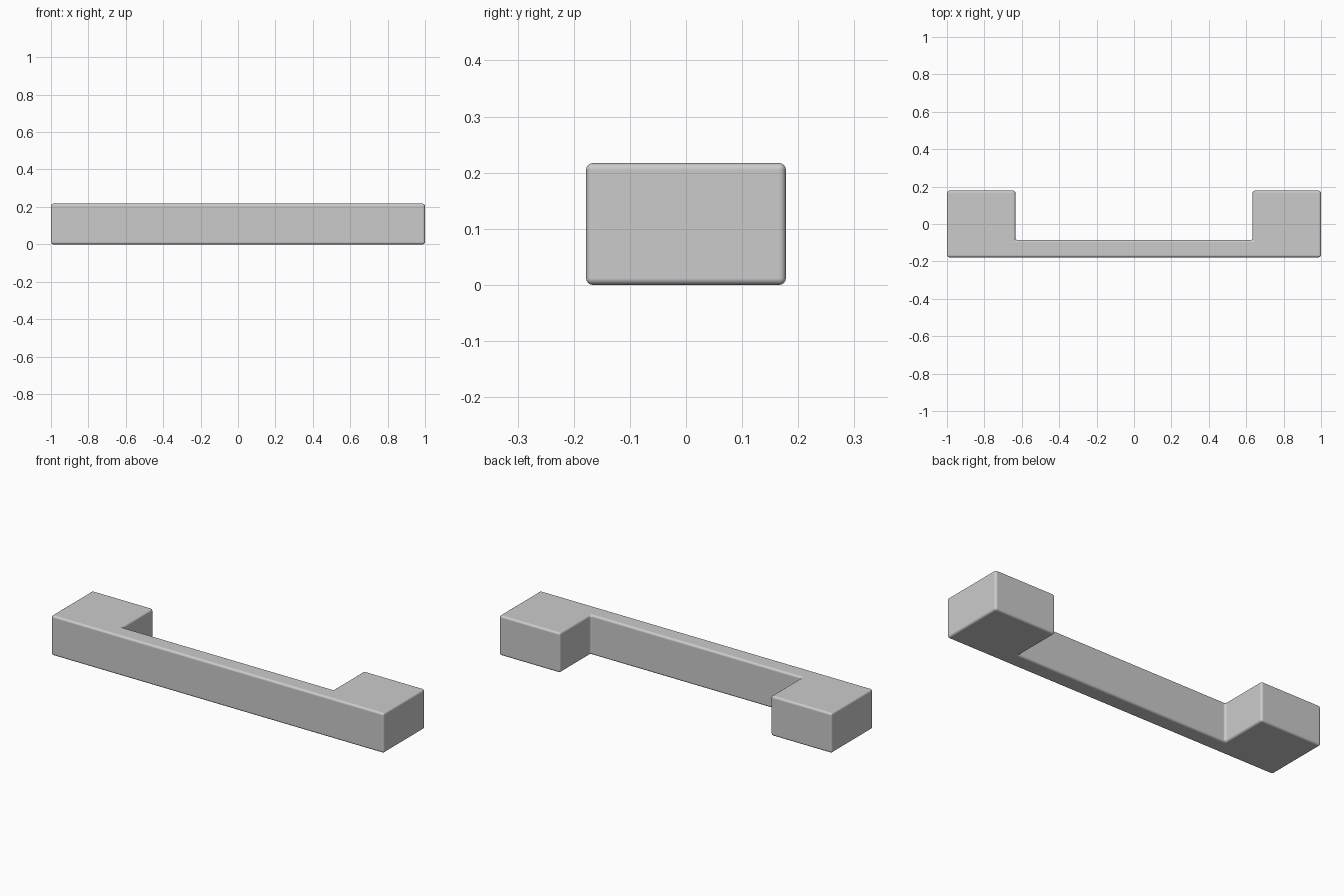
import bpy
import bmesh

if "Cube" in bpy.data.objects:
    bpy.data.objects.remove(bpy.data.objects["Cube"])

HALF_W, HALF_D, HEIGHT = 1.0, 0.178, 0.217
INNER_X, BAR_BACK = 0.634, -0.086

# U-shaped plan: long front bar with a block returning backwards at each end
right_half = [(HALF_W, -HALF_D), (HALF_W, HALF_D), (INNER_X, HALF_D), (INNER_X, BAR_BACK)]
plan = right_half + [(-x, y) for x, y in reversed(right_half)]

bm = bmesh.new()
base = bm.faces.new([bm.verts.new((x, y, 0)) for x, y in plan])
extruded = bmesh.ops.extrude_face_region(bm, geom=[base])["geom"]
top_verts = [v for v in extruded if isinstance(v, bmesh.types.BMVert)]
bmesh.ops.translate(bm, verts=top_verts, vec=(0, 0, HEIGHT))
bmesh.ops.recalc_face_normals(bm, faces=bm.faces)

mesh = bpy.data.meshes.new("handle")
bm.to_mesh(mesh)
bm.free()
handle = bpy.data.objects.new("handle", mesh)
bpy.context.collection.objects.link(handle)

# Small rounded edges, with the broad faces kept flat in shading
mesh.polygons.foreach_set("use_smooth", [True] * len(mesh.polygons))
bevel = handle.modifiers.new("rounded_edges", "BEVEL")
bevel.width = 0.012
bevel.segments = 4
bevel.limit_method = "ANGLE"
bevel.harden_normals = True
